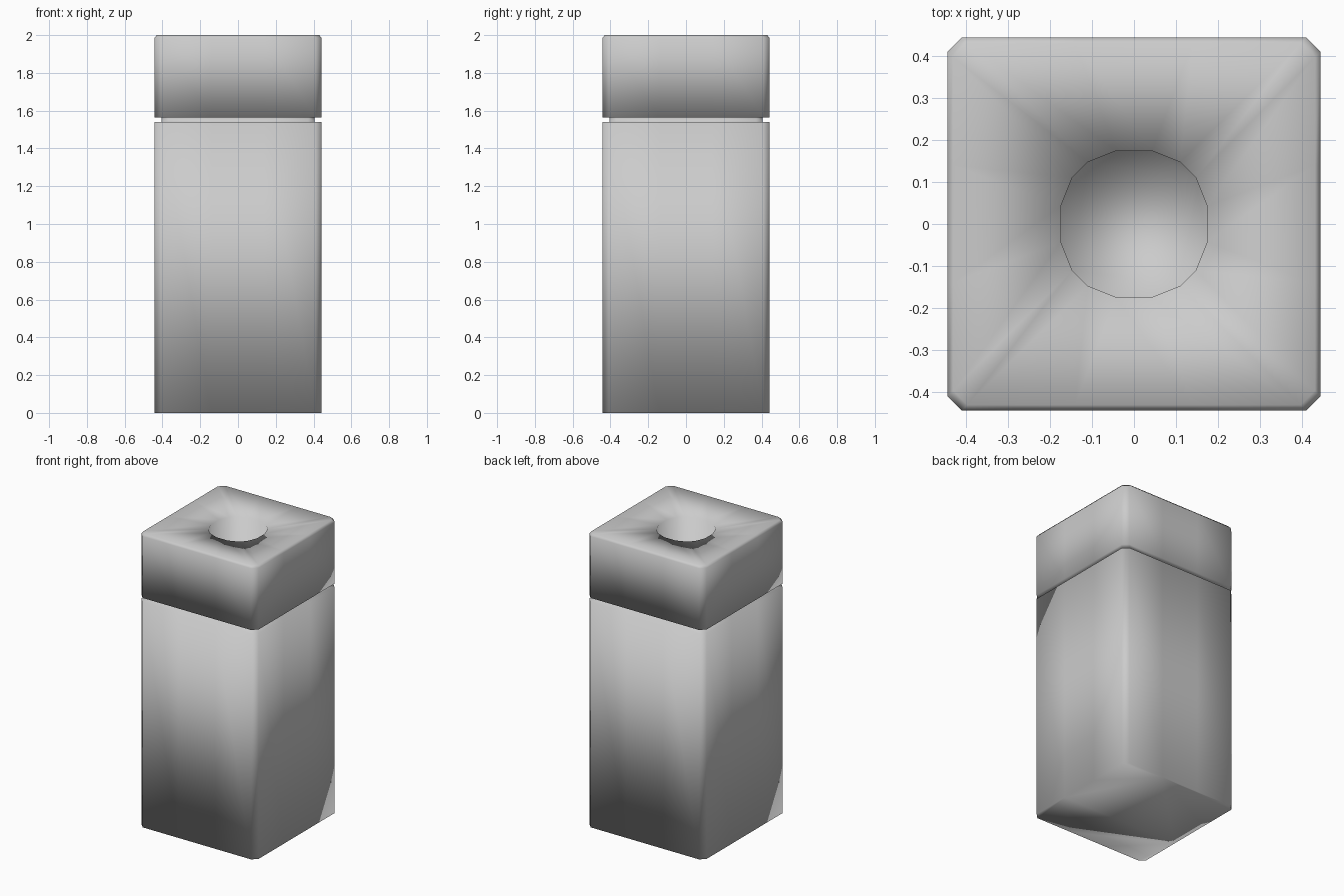
import bpy, bmesh

if "Cube" in bpy.data.objects:
    bpy.data.objects.remove(bpy.data.objects["Cube"])

# One side of each cross-section (4 points), turned round to give 16 points
def square_side(half, cut=0.034):
    return [(-half + cut, half), (-0.14, half), (0.14, half), (half - cut, half)]

def hole_side(s=1.0):
    return [(-0.110 * s, 0.147 * s), (-0.043 * s, 0.174 * s),
            (0.043 * s, 0.174 * s), (0.110 * s, 0.147 * s)]

def loft(name, sections, cap_first=False, cap_last=False):
    bm = bmesh.new()
    rings = []
    for side, z in sections:
        pts = list(side)
        ring = []
        for _ in range(4):
            ring += [bm.verts.new((x, y, z)) for x, y in pts]
            pts = [(y, -x) for x, y in pts]
        rings.append(ring)
    for a, b in zip(rings, rings[1:]):
        for i in range(16):
            j = (i + 1) % 16
            bm.faces.new((a[i], b[i], b[j], a[j]))
    if cap_first:
        bm.faces.new(rings[0])
    if cap_last:
        bm.faces.new(rings[-1][::-1])
    for f in bm.faces:
        f.smooth = True
    mesh = bpy.data.meshes.new(name)
    bm.to_mesh(mesh)
    bm.free()
    obj = bpy.data.objects.new(name, mesh)
    bpy.context.collection.objects.link(obj)
    return obj

# Tall lower body with the narrow neck that forms the groove
loft("body", [
    (square_side(0.443), 0.0),
    (square_side(0.443), 1.54),
    (square_side(0.405), 1.54),
    (square_side(0.405), 1.565),
], cap_first=True)

# Upper block with slightly dished top and round well
loft("top_block", [
    (square_side(0.405), 1.565),
    (square_side(0.443), 1.565),
    (square_side(0.443), 1.985),
    (square_side(0.430), 2.0),
    (hole_side(), 1.975),
    (hole_side(), 1.565),
], cap_last=True)
